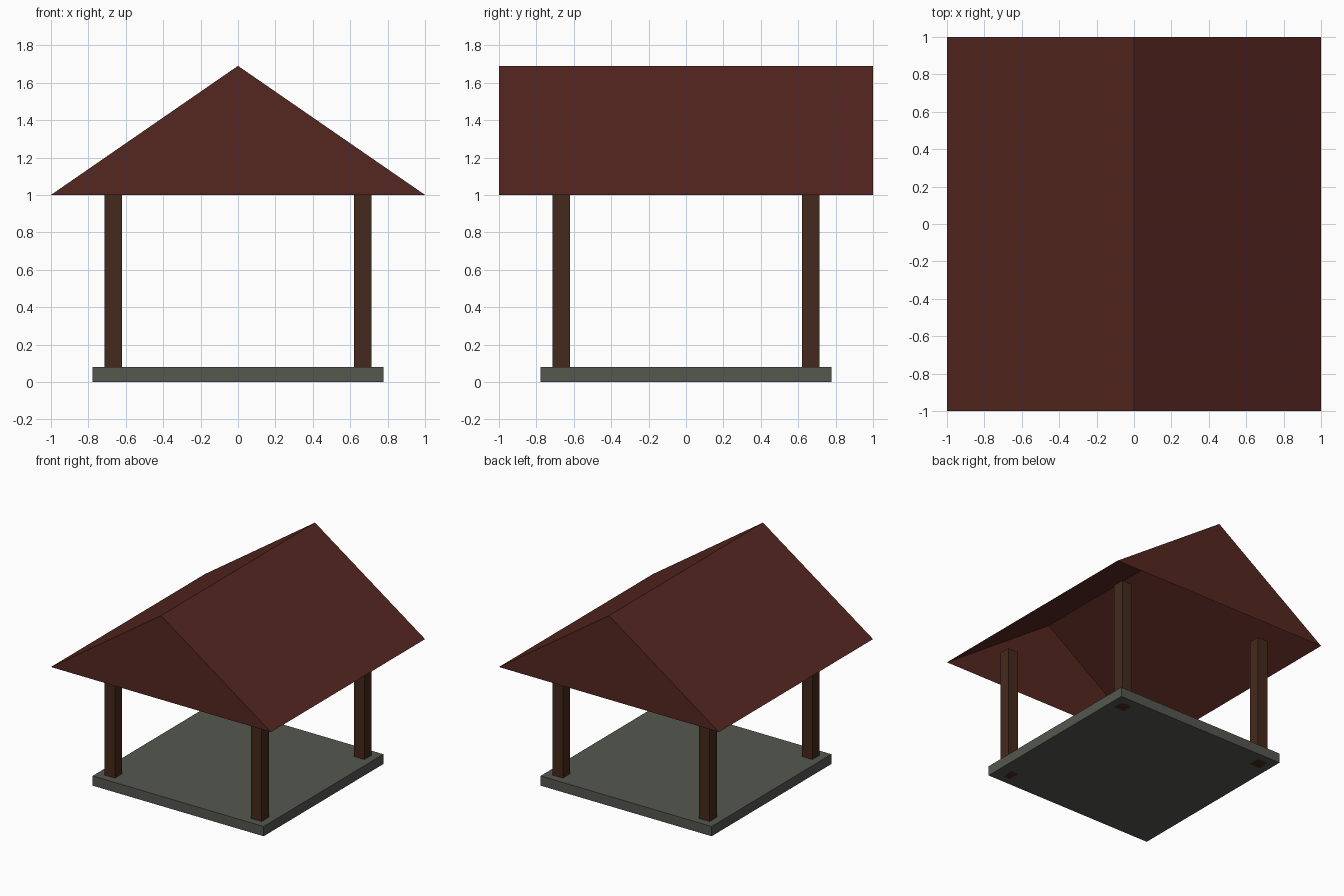
import bpy
import bmesh

if "Cube" in bpy.data.objects:
    bpy.data.objects.remove(bpy.data.objects["Cube"])


def material(name, rgb):
    mat = bpy.data.materials.new(name)
    mat.diffuse_color = (*rgb, 1)
    mat.use_nodes = True
    mat.node_tree.nodes["Principled BSDF"].inputs["Base Color"].default_value = mat.diffuse_color
    return mat


def add_object(name, bm, mat):
    bmesh.ops.recalc_face_normals(bm, faces=bm.faces)
    mesh = bpy.data.meshes.new(name)
    bm.to_mesh(mesh)
    bm.free()
    mesh.materials.append(mat)
    obj = bpy.data.objects.new(name, mesh)
    bpy.context.collection.objects.link(obj)
    return obj


def box(name, centre, size, mat):
    bm = bmesh.new()
    bmesh.ops.create_cube(bm, size=1)
    bmesh.ops.scale(bm, vec=size, verts=bm.verts)
    bmesh.ops.translate(bm, vec=centre, verts=bm.verts)
    return add_object(name, bm, mat)


stone = material("stone", (0.09, 0.095, 0.08))
wood = material("dark_wood", (0.06, 0.022, 0.011))
tiles = material("red_roof", (0.09, 0.019, 0.014))

# Floor slab
box("floor_slab", (0, 0, 0.04), (1.555, 1.555, 0.08), stone)

# Four square posts, running through the slab and just into the roof
POST, POST_TOP = 0.667, 1.06
for side, sx in (("left", -1), ("right", 1)):
    for end, sy in (("front", -1), ("back", 1)):
        box(f"{end}_{side}_post", (sx * POST, sy * POST, POST_TOP / 2),
            (0.096, 0.096, POST_TOP), wood)

# Gable roof: extruded triangle, hollow and open underneath
EAVE, RIDGE = 1.0, 1.69
bm = bmesh.new()
gable = bm.faces.new([bm.verts.new(p) for p in
                      ((-1, -1, EAVE), (1, -1, EAVE), (0, -1, RIDGE))])
ext = bmesh.ops.extrude_face_region(bm, geom=[gable], use_keep_orig=True)
moved = [v for v in ext["geom"] if isinstance(v, bmesh.types.BMVert)]
bmesh.ops.translate(bm, vec=(0, 2, 0), verts=moved)
bmesh.ops.recalc_face_normals(bm, faces=bm.faces)
underside = [f for f in bm.faces if all(abs(v.co.z - EAVE) < 1e-4 for v in f.verts)]
bmesh.ops.delete(bm, geom=underside, context="FACES_ONLY")
add_object("roof", bm, tiles)
